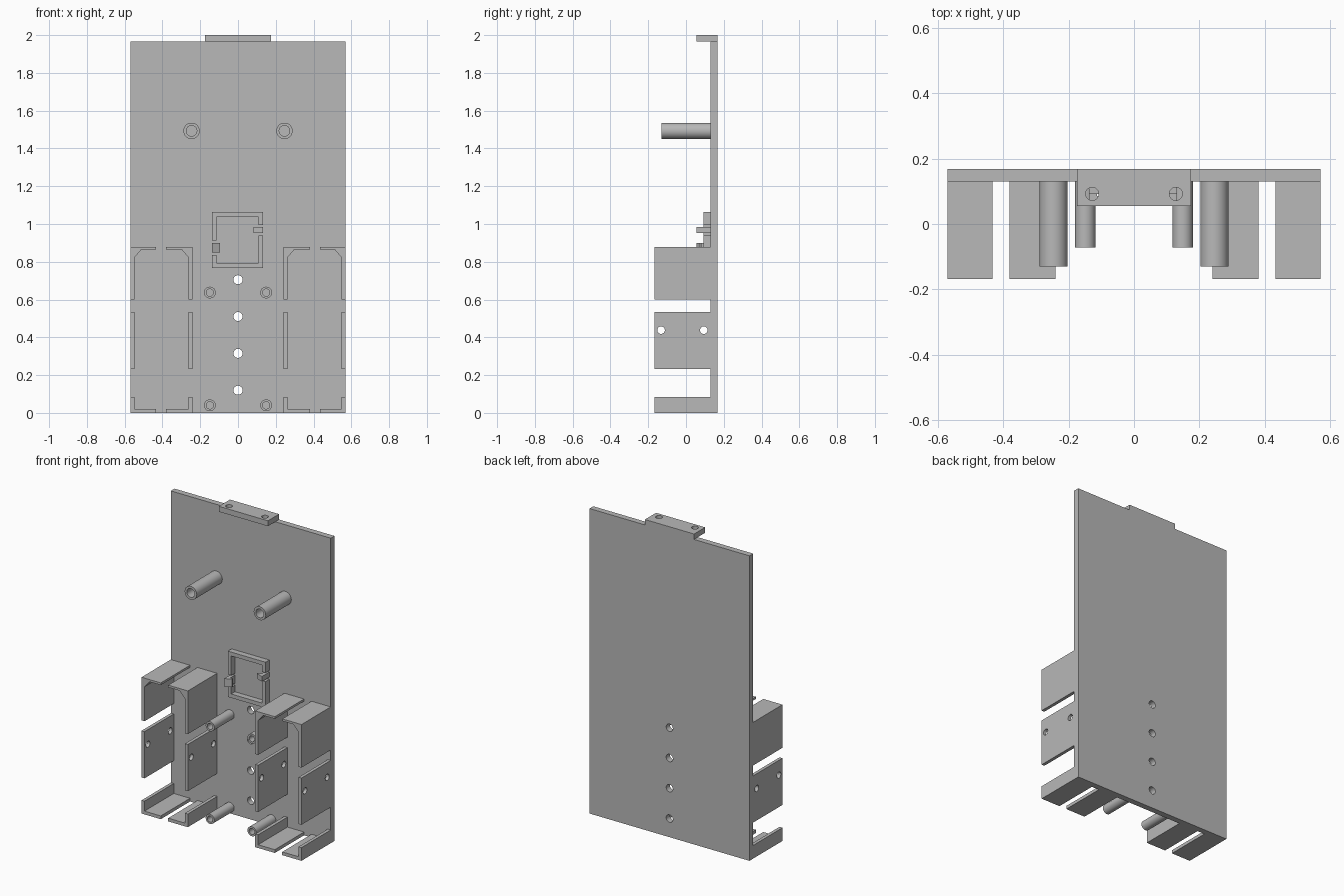
import bpy, bmesh, math
from mathutils import Matrix, Vector

if "Cube" in bpy.data.objects:
    bpy.data.objects.remove(bpy.data.objects["Cube"])

grey = bpy.data.materials.new("plain grey")
grey.diffuse_color = (0.48, 0.48, 0.48, 1)
grey.use_nodes = True
grey.node_tree.nodes["Principled BSDF"].inputs["Base Color"].default_value = grey.diffuse_color

FRONT, WALL_Y, BACK = 0.13, -0.168, 0.168   # plate front, bracket front, plate back


def finish(name, bm, smooth=False):
    bmesh.ops.recalc_face_normals(bm, faces=bm.faces)
    me = bpy.data.meshes.new(name)
    bm.to_mesh(me)
    bm.free()
    ob = bpy.data.objects.new(name, me)
    bpy.context.collection.objects.link(ob)
    me.materials.append(grey)
    if smooth:
        bpy.ops.object.select_all(action='DESELECT')
        ob.select_set(True)
        bpy.context.view_layer.objects.active = ob
        bpy.ops.object.shade_smooth_by_angle(angle=math.radians(30))
    return ob


def prism(name, pts, axis, a, b):
    """Extrude a profile along y (points are x, z) or along z (points are x, y)."""
    bm = bmesh.new()
    place = (lambda p: (p[0], a, p[1])) if axis == 'y' else (lambda p: (p[0], p[1], a))
    face = bm.faces.new([bm.verts.new(place(p)) for p in pts])
    out = bmesh.ops.extrude_face_region(bm, geom=[face])
    move = Vector((0, b - a, 0)) if axis == 'y' else Vector((0, 0, b - a))
    bmesh.ops.translate(bm, vec=move, verts=[v for v in out['geom'] if isinstance(v, bmesh.types.BMVert)])
    return finish(name, bm)


def box(name, x, y, z):
    return prism(name, [(x[0], z[0]), (x[1], z[0]), (x[1], z[1]), (x[0], z[1])], 'y', *y)


def drill(ob, centers, r, axis, depth):
    """Cut round holes through a part."""
    rot = {'x': Matrix.Rotation(math.pi / 2, 4, 'Y'),
           'y': Matrix.Rotation(math.pi / 2, 4, 'X'), 'z': Matrix()}[axis]
    bm = bmesh.new()
    for c in centers:
        bmesh.ops.create_cone(bm, cap_ends=True, segments=32, radius1=r, radius2=r,
                              depth=depth, matrix=Matrix.Translation(c) @ rot)
    cutter = finish("hole_cutter", bm)
    cutter.hide_render = True
    mod = ob.modifiers.new("holes", 'BOOLEAN')
    mod.operation, mod.solver, mod.object = 'DIFFERENCE', 'EXACT', cutter
    bpy.ops.object.select_all(action='DESELECT')
    ob.select_set(True)
    bpy.context.view_layer.objects.active = ob
    bpy.ops.object.modifier_apply(modifier=mod.name)
    bpy.data.objects.remove(cutter)
    bpy.ops.object.shade_smooth_by_angle(angle=math.radians(30))


def standoff(name, x, z, r, bore, y0):
    """Tube on the plate, open at the front."""
    n = 40
    bm = bmesh.new()
    rings = []
    for rad, y in ((r, FRONT), (r, y0), (bore, y0), (bore, FRONT - 0.001)):
        rings.append([bm.verts.new((x + rad * math.cos(math.tau * i / n), y,
                                    z + rad * math.sin(math.tau * i / n))) for i in range(n)])
    for p, q in zip(rings, rings[1:]):
        for i in range(n):
            j = (i + 1) % n
            bm.faces.new((p[i], p[j], q[j], q[i]))
    bm.faces.new(rings[0])
    bm.faces.new(rings[-1])
    finish(name, bm, True)


# Back plate with a column of screw holes
plate = box("back_plate", (-0.57, 0.57), (FRONT, BACK), (0, 1.965))
drill(plate, [(0, 0.15, z) for z in (0.12, 0.315, 0.51, 0.705)], 0.024, 'y', 0.2)

# Top mounting tab
tab = box("top_tab", (-0.175, 0.175), (0.055, BACK), (1.965, 2.0))
drill(tab, [(s * 0.128, 0.092, 1.98) for s in (-1, 1)], 0.02, 'z', 0.2)

# Standoffs
for s in (-1, 1):
    standoff("long_standoff", s * 0.246, 1.493, 0.043, 0.028, -0.13)
    for z in (0.04, 0.637):
        standoff("short_standoff", s * 0.149, z, 0.031, 0.019, -0.072)

# Two holders, each with an outer and an inner half that face each other
for s in (-1, 1):
    for side, edge, d, reach in (("outer", 0.57, -1, 0.137), ("inner", 0.24, 1, 0.14)):
        def pts(local):
            return [(s * (edge + d * u), z) for u, z in local]
        t = 0.021
        # upper corner with a bevelled inside
        prism(side + "_upper_corner", pts([(0, 0.6), (t, 0.6), (t, 0.822), (0.058, 0.864),
              (reach, 0.864), (reach, 0.878), (0, 0.878)]), 'y', WALL_Y, FRONT)
        # middle wall with two cross holes
        wall = prism(side + "_middle_wall", pts([(0, 0.232), (t, 0.232), (t, 0.533), (0, 0.533)]),
                     'y', WALL_Y, FRONT)
        drill(wall, [(s * (edge + d * t / 2), y, 0.438) for y in (-0.132, 0.094)], 0.02, 'x', 0.1)
        # lower corner
        prism(side + "_lower_corner", pts([(0, 0), (reach, 0), (reach, 0.021), (t, 0.021),
              (t, 0.085), (0, 0.085)]), 'y', WALL_Y, FRONT)

# Square sensor frame, split on both sides for the clips
FY = (0.092, FRONT)
prism("frame_upper", [(-0.137, 0.912), (-0.113, 0.912), (-0.113, 1.038), (0.108, 1.038),
      (0.108, 0.995), (0.132, 0.995), (0.132, 1.063), (-0.137, 1.063)], 'y', *FY)
prism("frame_lower", [(-0.137, 0.836), (-0.137, 0.768), (0.132, 0.768), (0.132, 0.938),
      (0.108, 0.938), (0.108, 0.793), (-0.113, 0.793), (-0.113, 0.836)], 'y', *FY)

# Hooked clips
for name, s, out, tip, z0, z1 in (("left_clip", -1, 0.137, 0.095, 0.848, 0.9),
                                  ("right_clip", 1, 0.132, 0.082, 0.952, 0.985)):
    inner = out - 0.024
    prism(name, [(s * out, FRONT), (s * out, 0.055), (s * tip, 0.075), (s * tip, 0.085),
                 (s * inner, 0.085), (s * inner, FRONT)], 'z', z0, z1)
